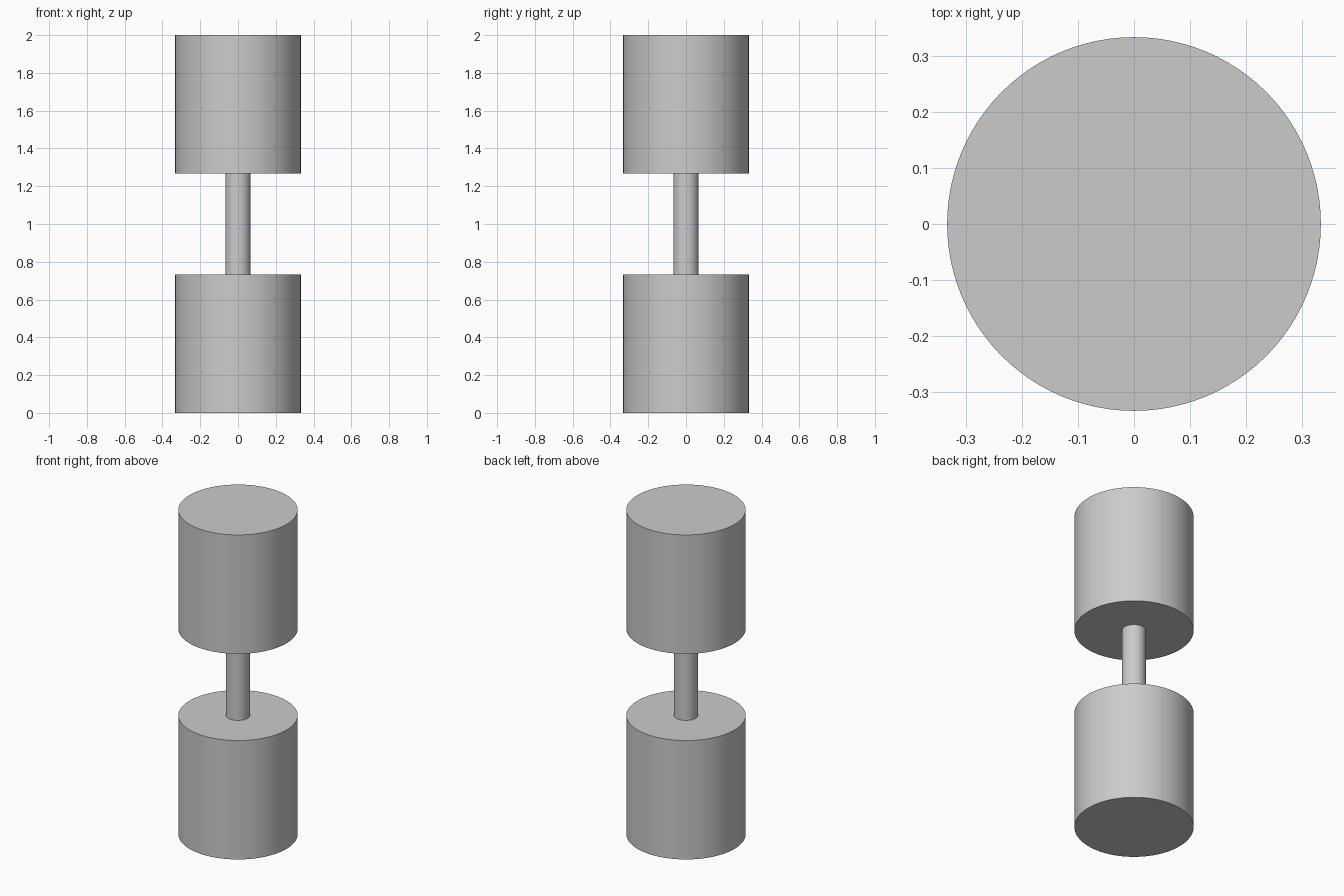
import bpy
import math

cube = bpy.data.objects.get("Cube")
if cube:
    bpy.data.objects.remove(cube, do_unlink=True)

# One plain grey for the whole model
grey = bpy.data.materials.new("plain grey")
grey.use_nodes = True
colour = (0.6, 0.6, 0.6, 1.0)
grey.diffuse_color = colour
grey.node_tree.nodes["Principled BSDF"].inputs["Base Color"].default_value = colour


def cylinder(name, radius, bottom, top):
    bpy.ops.mesh.primitive_cylinder_add(
        vertices=96, radius=radius, depth=top - bottom,
        location=(0, 0, (bottom + top) / 2))
    part = bpy.context.object
    part.name = name
    part.data.materials.append(grey)
    bpy.ops.object.shade_smooth_by_angle(angle=math.radians(30))
    return part


# Two equal weights joined by a thin handle
weight_height = 0.733
cylinder("lower_weight", 0.333, 0, weight_height)
cylinder("handle", 0.067, weight_height, 2 - weight_height)
cylinder("upper_weight", 0.333, 2 - weight_height, 2)
